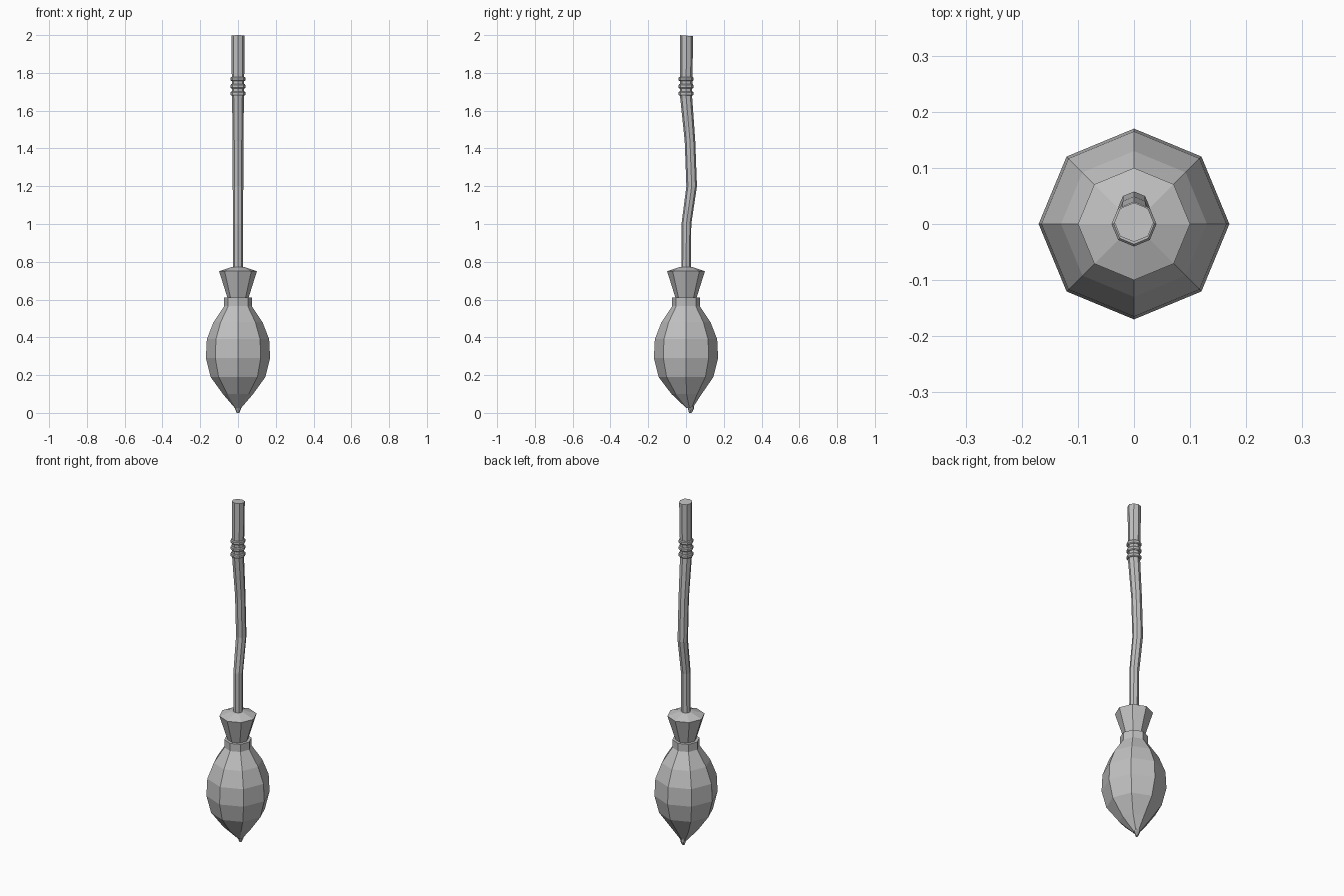
import bpy
import bmesh
from math import cos, sin, tau

SIDES = 8

cube = bpy.data.objects.get("Cube")
if cube:
    bpy.data.objects.remove(cube, do_unlink=True)

grey = bpy.data.materials.new("plain_grey")
grey.use_nodes = True
colour = (0.53, 0.53, 0.53, 1)
grey.diffuse_color = colour
grey.node_tree.nodes["Principled BSDF"].inputs["Base Color"].default_value = colour


def loft(name, sections, tilt=0):
    """Eight-sided skin through sections of (centre y, height, radius), capped."""
    bm = bmesh.new()
    rings = []
    for cy, z, r in sections:
        ring = []
        for i in range(SIDES):
            a = tau * i / SIDES
            ring.append(bm.verts.new((r * cos(a), cy + r * sin(a), z)))
        rings.append(ring)
    for low, high in zip(rings, rings[1:]):
        for i in range(SIDES):
            j = (i + 1) % SIDES
            bm.faces.new((low[i], low[j], high[j], high[i]))
    bm.faces.new(rings[0][::-1])
    bm.faces.new(rings[-1])
    # Lean the end cap back a little
    for v in rings[-1]:
        v.co.z -= tilt * (v.co.y + sections[-1][2])
    mesh = bpy.data.meshes.new(name)
    bm.to_mesh(mesh)
    bm.free()
    mesh.materials.append(grey)
    obj = bpy.data.objects.new(name, mesh)
    bpy.context.collection.objects.link(obj)
    return obj


# Crooked wooden handle
loft("handle", [
    (0, 0.7, 0.025), (0.002, 1.0, 0.026), (0.03, 1.2, 0.028),
    (0.021, 1.44, 0.028), (0.0, 1.68, 0.032), (0.003, 2.0, 0.035),
], tilt=0.08)

# Three grip rings
for n in range(3):
    z = 1.69 + 0.039 * n
    loft(f"grip_ring_{n + 1}", [
        (0, z - 0.011, 0.036), (0, z - 0.006, 0.04),
        (0, z + 0.006, 0.04), (0, z + 0.011, 0.036),
    ])

# Bulging bristle head
loft("bristles", [
    (0.018, 0.025, 0.016), (0.003, 0.1, 0.08), (0, 0.19, 0.145),
    (0, 0.29, 0.17), (0, 0.39, 0.165), (0, 0.48, 0.13), (0, 0.57, 0.07),
])

# Small stub poking out of the bottom
loft("bottom_stub", [
    (0.023, 0, 0.007), (0.026, 0.02, 0.015), (0.02, 0.075, 0.024),
])

# Binding band and flared collar
loft("binding_band", [(0, 0.565, 0.073), (0, 0.61, 0.073)])
loft("flared_collar", [
    (0, 0.6, 0.053), (0, 0.75, 0.1), (0, 0.772, 0.035),
])
